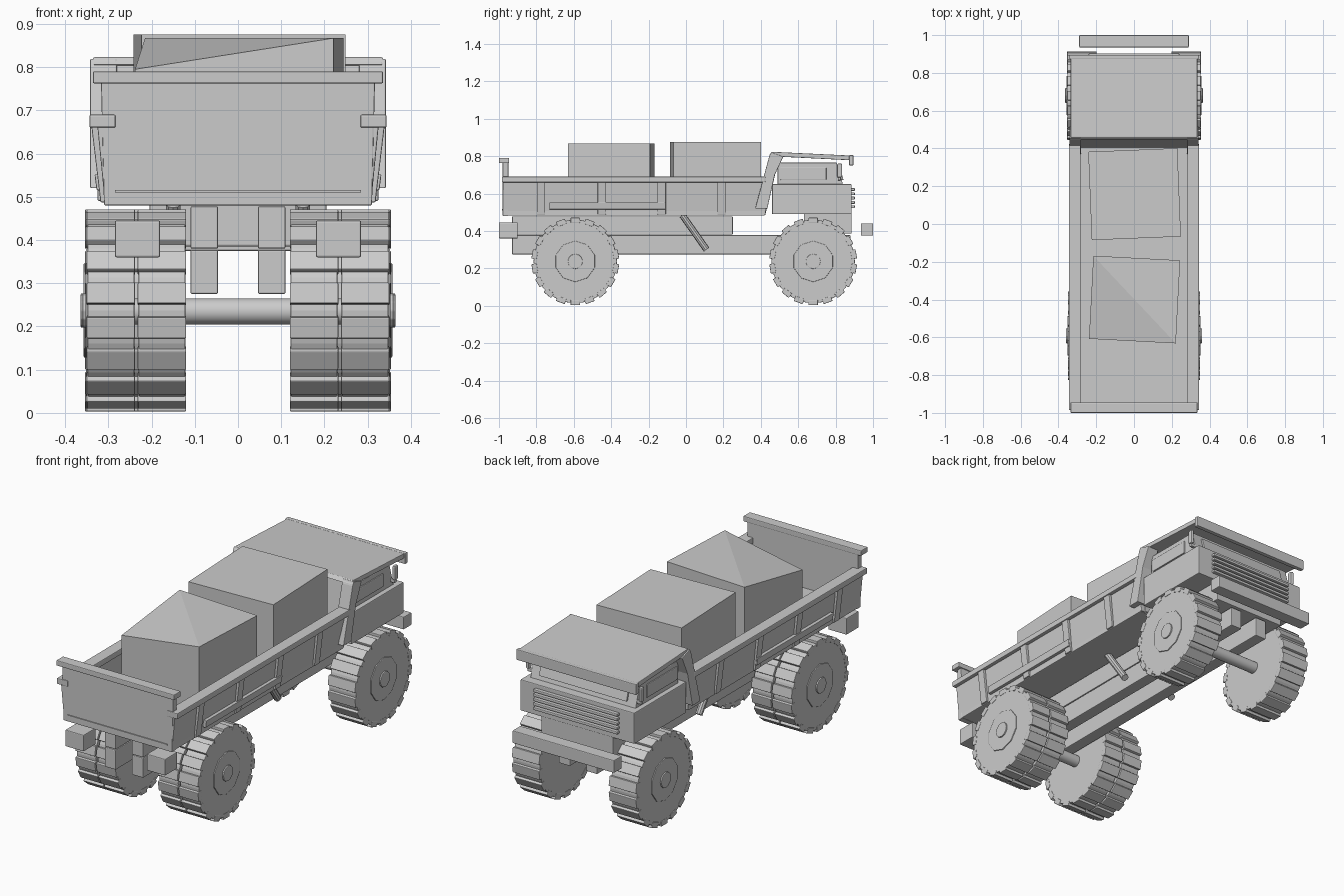
import bpy, bmesh
from math import radians, cos, sin, pi
from mathutils import Vector, Matrix

if "Cube" in bpy.data.objects:
    bpy.data.objects.remove(bpy.data.objects["Cube"])


def finish(name, bm, bevel=0.0):
    bmesh.ops.recalc_face_normals(bm, faces=bm.faces)
    me = bpy.data.meshes.new(name)
    bm.to_mesh(me)
    bm.free()
    ob = bpy.data.objects.new(name, me)
    bpy.context.collection.objects.link(ob)
    if bevel:
        m = ob.modifiers.new("Bevel", 'BEVEL')
        m.width, m.segments, m.limit_method = bevel, 2, 'ANGLE'
    return ob


def add_box(bm, x0, x1, y0, y1, z0, z1, mat=Matrix()):
    size = Matrix.Diagonal((x1 - x0, y1 - y0, z1 - z0, 1))
    centre = Matrix.Translation(((x0 + x1) / 2, (y0 + y1) / 2, (z0 + z1) / 2))
    return bmesh.ops.create_cube(bm, size=1, matrix=mat @ centre @ size)["verts"]


def box(name, *dims, bevel=0.004):
    bm = bmesh.new()
    add_box(bm, *dims)
    return finish(name, bm, bevel)


def pair(name, x0, x1, *dims, bevel=0.004):
    for side, s in (("right", 1), ("left", -1)):
        a, b = sorted((x0 * s, x1 * s))
        box(f"{side}_{name}", a, b, *dims, bevel=bevel)


def extrude(name, pts, axis, a, b, bevel=0.003):
    """Closed 2D profile swept along x (pts are y,z) or along y (pts are x,z)."""
    bm = bmesh.new()
    place = (lambda p, t: (t, *p)) if axis == 'x' else (lambda p, t: (p[0], t, p[1]))
    face = bm.faces.new([bm.verts.new(place(p, a)) for p in pts])
    ext = bmesh.ops.extrude_face_region(bm, geom=[face])["geom"]
    off = (b - a, 0, 0) if axis == 'x' else (0, b - a, 0)
    bmesh.ops.translate(bm, vec=off, verts=[v for v in ext if isinstance(v, bmesh.types.BMVert)])
    return finish(name, bm, bevel)


def add_cyl(bm, p, q, r, sides):
    p, q = Vector(p), Vector(q)
    rot = (q - p).to_track_quat('Z', 'Y').to_matrix().to_4x4()
    bmesh.ops.create_cone(bm, cap_ends=True, segments=sides, radius1=r, radius2=r,
                          depth=(q - p).length, matrix=Matrix.Translation((p + q) / 2) @ rot)


# Wheels: tyre with 18 raised tread blocks, optional hub rings
WZ, TREADS = 0.237, 18


def wheel(name, x0, x1, y, s, hub):
    bm = bmesh.new()
    add_cyl(bm, (s * x0, y, WZ), (s * x1, y, WZ), 0.223, 36)
    a, b = sorted((s * (x0 - 0.002), s * (x1 + 0.002)))
    for i in range(TREADS):
        mat = Matrix.Translation((0, y, WZ)) @ Matrix.Rotation(2 * pi * i / TREADS, 4, 'X')
        add_box(bm, a, b, -0.025, 0.025, 0.205, 0.234, mat)
    finish(name + "_tyre", bm, 0.003)
    if hub:
        bm = bmesh.new()
        add_cyl(bm, (s * (x1 - 0.02), y, WZ), (s * (x1 + 0.005), y, WZ), 0.11, 10)
        add_cyl(bm, (s * x1, y, WZ), (s * (x1 + 0.012), y, WZ), 0.04, 12)
        finish(name + "_hub", bm, 0.003)


for side, s in (("right", 1), ("left", -1)):
    wheel(f"{side}_rear_inner_wheel", 0.122, 0.23, -0.592, s, False)
    wheel(f"{side}_rear_outer_wheel", 0.24, 0.348, -0.592, s, True)
    wheel(f"{side}_front_wheel", 0.2, 0.352, 0.68, s, True)

# Axles
for name, y in (("rear_axle", -0.592), ("front_axle", 0.68)):
    bm = bmesh.new()
    add_cyl(bm, (-0.3, y, 0.235), (0.3, y, 0.235), 0.03, 20)
    ob = finish(name, bm)
    for p in ob.data.polygons:
        p.use_smooth = len(p.vertices) == 4

# Chassis rails, lift struts, bumpers
pair("chassis_rail", 0.046, 0.11, -0.93, 0.88, 0.275, 0.377)
pair("bed_rail", 0.046, 0.11, -0.93, 0.25, 0.38, 0.478)
pair("rear_bumper_block", 0.18, 0.285, -1.0, -0.9, 0.36, 0.445)
box("front_bumper", -0.29, 0.29, 0.935, 1.0, 0.375, 0.44)
for side, s in (("right", 1), ("left", -1)):
    bm = bmesh.new()
    add_cyl(bm, (s * 0.15, -0.02, 0.485), (s * 0.15, 0.11, 0.3), 0.018, 10)
    finish(f"{side}_lift_strut", bm)

# Cargo bed: floor, sloped side walls, rails, ribs and lower slats
box("bed_floor", -0.31, 0.31, -0.975, 0.42, 0.482, 0.51)
for side, s in (("right", 1), ("left", -1)):
    wall = [(0.308, 0.485), (0.326, 0.67), (0.295, 0.67), (0.28, 0.485)]
    rib = [(0.3, 0.487), (0.318, 0.487), (0.34, 0.67), (0.31, 0.67)]
    slat = [(0.3, 0.515), (0.327, 0.515), (0.332, 0.552), (0.3, 0.552)]
    flip = lambda pts: [(s * x, z) for x, z in pts]
    extrude(f"{side}_bed_wall", flip(wall), 'y', -0.978, 0.425)
    box(f"{side}_bed_wall_top", *sorted((s * 0.283, s * 0.344)), -0.985, 0.425, 0.66, 0.69)
    for i, y in enumerate((-0.775, -0.45, -0.13, 0.19)):
        extrude(f"{side}_bed_rib_{i + 1}", flip(rib), 'y', y - 0.022, y + 0.022)
    extrude(f"{side}_bed_slat", flip(slat), 'y', -0.73, -0.11)

# Tailgate
extrude("tailgate", [(-0.31, 0.48), (0.31, 0.48), (0.317, 0.77), (-0.317, 0.77)],
        'y', -0.98, -0.95)
box("tailgate_top_rail", -0.336, 0.336, -1.0, -0.945, 0.762, 0.79)
box("tailgate_slat", -0.285, 0.285, -0.985, -0.975, 0.51, 0.516, bevel=0)

# Cab: body, nose, windowed upper part
box("cab_body", -0.325, 0.325, 0.46, 0.885, 0.49, 0.65)
box("cab_nose", -0.205, 0.205, 0.63, 0.885, 0.385, 0.495)
upper = extrude("cab_upper", [(0.49, 0.645), (0.84, 0.645), (0.805, 0.765), (0.49, 0.765)],
                'x', -0.3, 0.3)
pair("side_window", 0.295, 0.306, 0.505, 0.75, 0.672, 0.74)
extrude("windscreen", [(0.83, 0.672), (0.842, 0.672), (0.822, 0.742), (0.81, 0.742)],
        'x', -0.25, 0.25)
pair("mirror", 0.312, 0.33, 0.808, 0.835, 0.685, 0.76, bevel=0.007)
pair("mirror_arm", 0.295, 0.325, 0.812, 0.828, 0.67, 0.688)
for i in range(5):
    z = 0.522 + i * 0.023
    box(f"grille_slat_{i + 1}", -0.24, 0.24, 0.88, 0.903, z, z + 0.015)

# Canopy roof with front lip, sloping down behind the cab into a headboard
extrude("canopy_roof", [(0.445, 0.805), (0.46, 0.823), (0.88, 0.803), (0.88, 0.778),
                        (0.50, 0.797)], 'x', -0.335, 0.335)
box("canopy_front_lip", -0.342, 0.342, 0.872, 0.895, 0.75, 0.805)
extrude("headboard", [(0.40, 0.49), (0.425, 0.49), (0.50, 0.797), (0.46, 0.815)],
        'x', -0.285, 0.285)
for side, s in (("right", 1), ("left", -1)):
    extrude(f"{side}_canopy_pillar", [(0.37, 0.52), (0.435, 0.52), (0.475, 0.70),
                                      (0.52, 0.797), (0.455, 0.82), (0.445, 0.8)],
            'x', s * 0.28, s * 0.342)

# Cargo boxes, the rear one with a sunken corner
def cargo(name, y, w, d, top, angle, sink):
    bm = bmesh.new()
    mat = Matrix.Translation((0.003, y, 0)) @ Matrix.Rotation(radians(angle), 4, 'Z')
    add_box(bm, -w / 2, w / 2, -d / 2, d / 2, 0.508, top, mat)
    for v in bm.verts:
        if v.co.x < 0 and v.co.y < y and v.co.z > 0.6:
            v.co.z -= sink
    if sink:
        bmesh.ops.triangulate(bm, faces=[f for f in bm.faces])
    finish(name, bm)


cargo("front_cargo_box", 0.158, 0.472, 0.468, 0.875, 2.3, 0)
cargo("rear_cargo_box", -0.4, 0.46, 0.44, 0.867, -3, 0.072)
